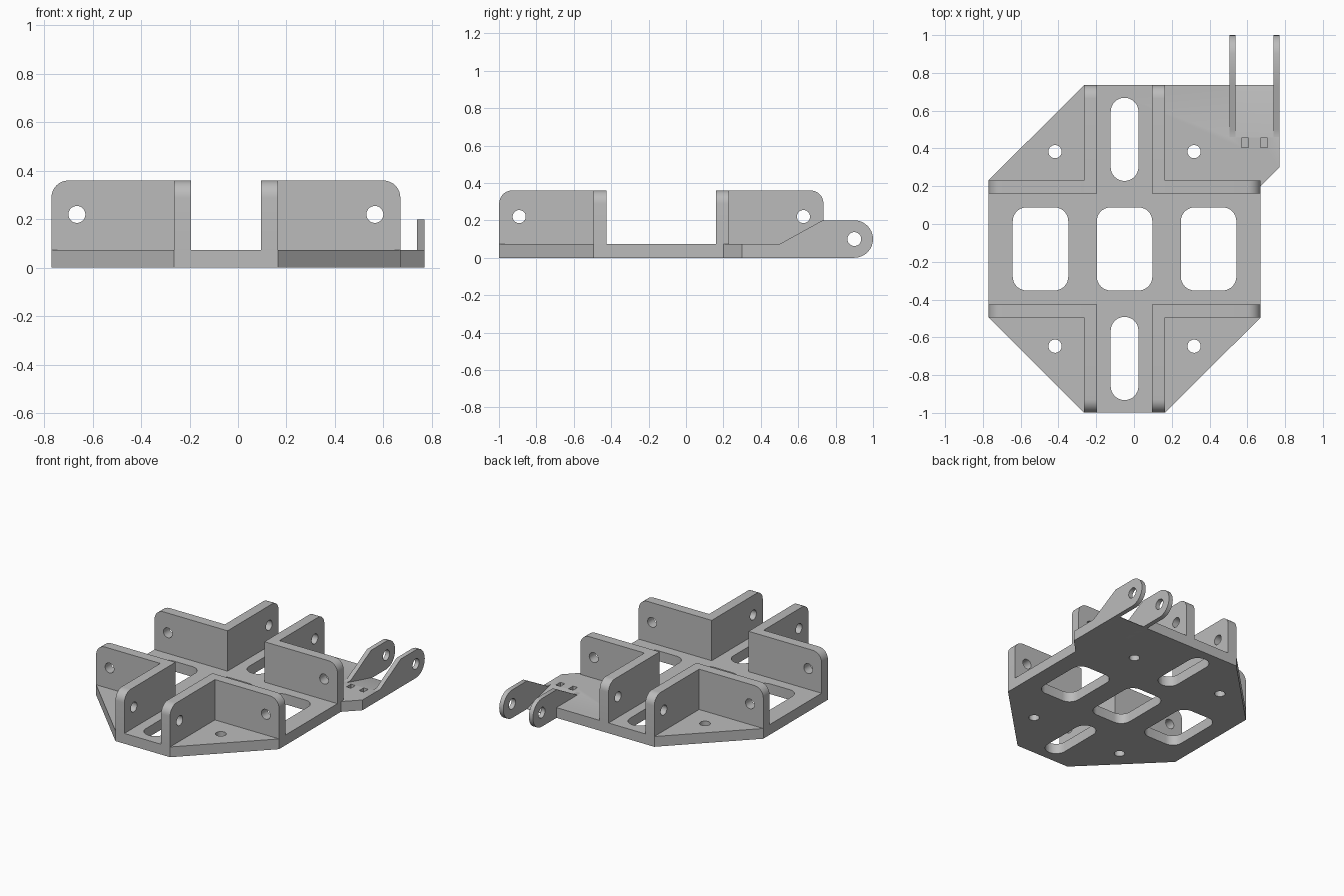
import bpy, bmesh, math
from mathutils import Matrix, Vector

cube = bpy.data.objects.get("Cube")
if cube:
    bpy.data.objects.remove(cube, do_unlink=True)

grey = bpy.data.materials.new("plain_grey")
grey.use_nodes = True
grey.diffuse_color = (0.5, 0.5, 0.5, 1)
grey.node_tree.nodes["Principled BSDF"].inputs["Base Color"].default_value = (0.5, 0.5, 0.5, 1)

CX, CY = -0.05, -0.132            # centre of the symmetric body
HX, HY = 0.72, 0.867              # half extents of the body
AX, AY = 0.215, 0.363             # half widths of the cross arms
PLATE, TOP, WALL = 0.073, 0.36, 0.07
FLAT = Matrix.Identity(3)
ALONG_X = Matrix(((1, 0, 0), (0, 0, -1), (0, 1, 0)))   # profile in x, z
ALONG_Y = Matrix(((0, 0, 1), (1, 0, 0), (0, 1, 0)))    # profile in y, z
SIGNS = (-1, 1)


def arc(x, y, r, start, end, n=8):
    return [(x + r * math.cos(math.radians(start + (end - start) * i / n)),
             y + r * math.sin(math.radians(start + (end - start) * i / n)))
            for i in range(n + 1)]


def circle(x, y, r):
    return arc(x, y, r, 0, 360, 32)[:-1]


def rounded(x, y, hw, hh, r):
    pts = []
    for k, (sx, sy) in enumerate(((1, 1), (-1, 1), (-1, -1), (1, -1))):
        pts += arc(x + sx * (hw - r), y + sy * (hh - r), r, 90 * k, 90 * k + 90)
    return pts


def slab(name, loops, thickness, matrix, location):
    """Outline with holes, thickened evenly and turned into place."""
    curve = bpy.data.curves.new(name, "CURVE")
    curve.dimensions = "2D"
    curve.fill_mode = "BOTH"
    curve.extrude = thickness / 2
    for pts in loops:
        spline = curve.splines.new("POLY")
        spline.points.add(len(pts) - 1)
        for p, (x, y) in zip(spline.points, pts):
            p.co = (x, y, 0, 1)
        spline.use_cyclic_u = True
    temp = bpy.data.objects.new(name + "_outline", curve)
    bpy.context.collection.objects.link(temp)
    graph = bpy.context.evaluated_depsgraph_get()
    mesh = bpy.data.meshes.new_from_object(temp.evaluated_get(graph))
    bpy.data.objects.remove(temp, do_unlink=True)
    bm = bmesh.new()
    bm.from_mesh(mesh)
    bmesh.ops.remove_doubles(bm, verts=bm.verts, dist=0.0002)
    bm.transform(Matrix.Translation(Vector(location)) @ matrix.to_4x4())
    bmesh.ops.recalc_face_normals(bm, faces=bm.faces)
    bm.to_mesh(mesh)
    bm.free()
    mesh.materials.clear()
    mesh.materials.append(grey)
    obj = bpy.data.objects.new(name, mesh)
    bpy.context.collection.objects.link(obj)
    return obj


def cut(target, cutter):
    mod = target.modifiers.new("cut", "BOOLEAN")
    mod.operation = "DIFFERENCE"
    mod.solver = "EXACT"
    mod.object = cutter
    bpy.context.view_layer.objects.active = target
    bpy.ops.object.modifier_apply(modifier=mod.name)
    bpy.data.objects.remove(cutter, do_unlink=True)


# Base plate: clipped octagon with an extended corner for the hinge
outline = [(CX + x, CY + y) for x, y in
           ((-AX, HY), (-HX, AY), (-HX, -AY), (-AX, -HY), (AX, -HY), (HX, -AY))]
outline += [(0.67, 0.2), (0.77, 0.3), (0.77, CY + HY)]
holes = [rounded(CX + s * 0.445, CY, 0.147, 0.22, 0.073) for s in (-1, 0, 1)]
for s in SIGNS:
    holes.append(rounded(CX, CY + s * 0.58, 0.0735, 0.22, 0.073))
    holes += [circle(CX + s * 0.368, CY + t * 0.515, 0.035) for t in SIGNS]
plate = slab("base_plate", [outline] + holes, PLATE, FLAT, (0, 0, PLATE / 2))
parts = [plate]

# Hinge ramp and two shallow tie pockets
ramp = [(0.46, PLATE), (0.46, 0.2), (0.8, 0.2), (0.8, -0.0135)]
cut(plate, slab("ramp_cutter", [ramp], 0.285, ALONG_Y, (0.6475, 0, 0)))
for x in (0.588, 0.688):
    pocket = [(x - 0.018, 0.405), (x + 0.018, 0.405), (x + 0.018, 0.455), (x - 0.018, 0.455)]
    cut(plate, slab("pocket_cutter", [pocket], 0.1, FLAT, (0, 0, 0.08)))


# Upright walls, in an L at each corner of the cross
def wall(name, inner, outer, hole, sign, matrix, location):
    r = 0.07
    pts = [(inner, PLATE), (outer, PLATE)] + arc(outer - r, TOP - r, r, 0, 90) + [(inner, TOP)]
    loops = [pts, circle(hole, 0.22, 0.035)]
    loops = [[(sign * u, v) for u, v in loop] for loop in loops]
    parts.append(slab(name, loops, WALL, matrix, location))


for sx in SIGNS:
    for sy in SIGNS:
        tag = ("back_" if sy > 0 else "front_") + ("left" if sx > 0 else "right")
        wall(tag + "_long_wall", AY - WALL, HY, 0.76, sy, ALONG_Y,
             (CX + sx * (AX - WALL / 2), CY, 0))
        wall(tag + "_cross_wall", AX, HX, 0.615, sx, ALONG_X,
             (CX, CY + sy * (AY - WALL / 2), 0))

# Hinge ears
ear = [(0.46, 0), (0.46, PLATE), (0.5, PLATE), (0.73, 0.2)] + arc(0.9, 0.1, 0.1, 90, -90, 16)
for name, x in (("inner_hinge_ear", 0.521), ("outer_hinge_ear", 0.754)):
    parts.append(slab(name, [ear, circle(0.9, 0.1, 0.037)], 0.032, ALONG_Y, (x, 0, 0)))

bpy.ops.object.select_all(action="DESELECT")
for part in parts:
    part.select_set(True)
bpy.context.view_layer.objects.active = plate
bpy.ops.object.shade_smooth_by_angle(angle=math.radians(30))
